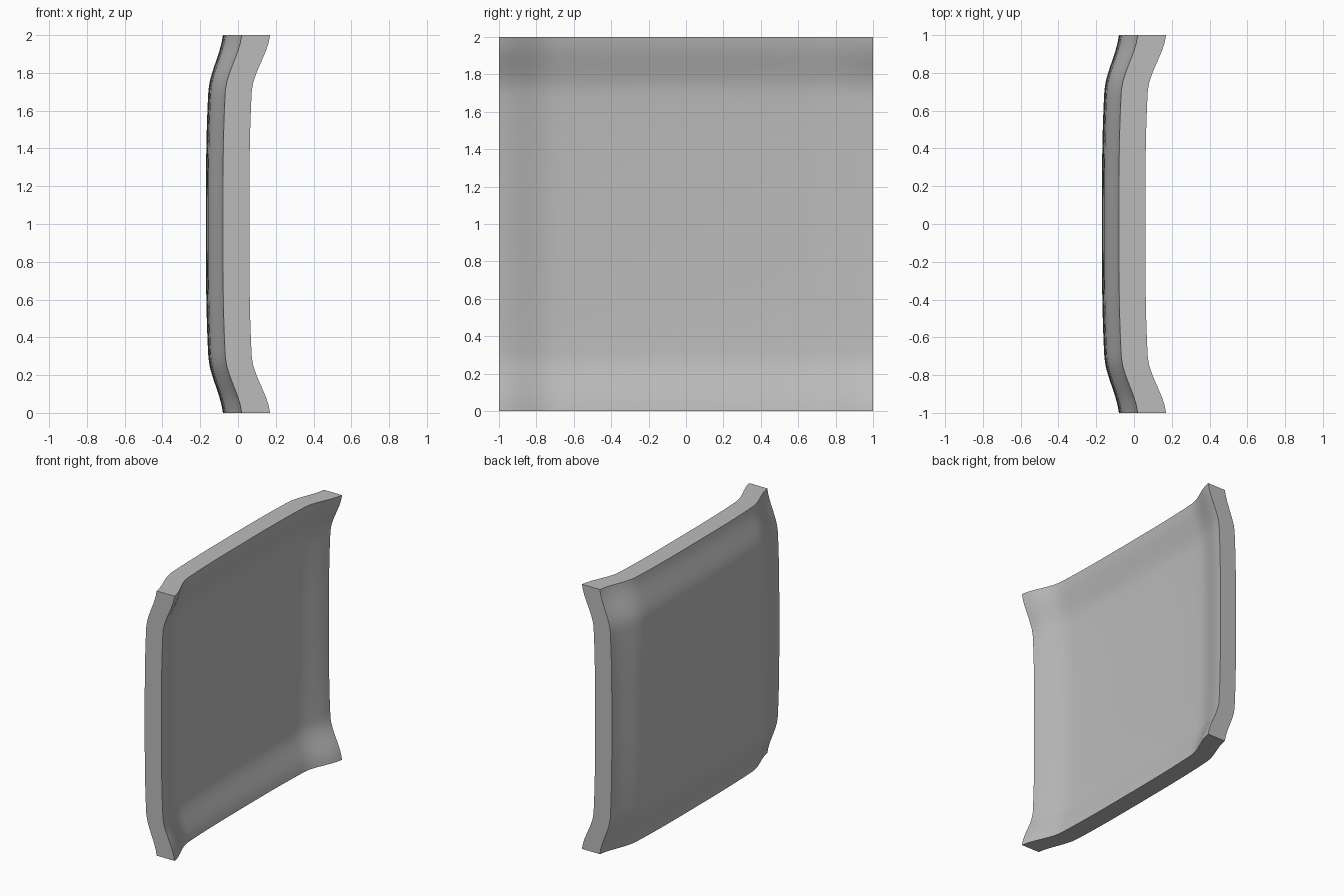
import bpy, bmesh, math

cube = bpy.data.objects.get("Cube")
if cube:
    bpy.data.objects.remove(cube, do_unlink=True)

SEGMENTS = 48
THICKNESS = 0.14

# Plain grey finish
grey = bpy.data.materials.new("grey")
grey.use_nodes = True
grey.diffuse_color = (0.5, 0.5, 0.5, 1)
grey.node_tree.nodes["Principled BSDF"].inputs["Base Color"].default_value = grey.diffuse_color


def lip(t):
    """Smooth step that rises over the outer border of the panel."""
    s = min(max((abs(t) - 0.7) / 0.3, 0), 1)
    return s * s * (3 - 2 * s)


def rise(t):
    """Gentle dish that turns up into the border lip."""
    return 0.037 * abs(t) ** 3 + 0.053 * lip(t)


# Dished sheet: flat grid stood upright and bent along x
bm = bmesh.new()
bmesh.ops.create_grid(bm, x_segments=SEGMENTS, y_segments=SEGMENTS, size=1)
for v in bm.verts:
    y, z = v.co.x, v.co.y
    corner = 0.01 * lip(y) * lip(z)
    v.co = (rise(y) + rise(z) + corner - 0.17, y, z + 1)

# Give the sheet its thickness, slightly fuller at the corners
extruded = bmesh.ops.extrude_face_region(bm, geom=bm.faces[:], use_keep_orig=True)
for v in extruded["geom"]:
    if isinstance(v, bmesh.types.BMVert):
        v.co.x += THICKNESS + 0.01 * lip(v.co.y) * lip(v.co.z - 1)
bmesh.ops.recalc_face_normals(bm, faces=bm.faces[:])

mesh = bpy.data.meshes.new("curved_panel")
bm.to_mesh(mesh)
bm.free()
mesh.materials.append(grey)
panel = bpy.data.objects.new("curved_panel", mesh)
bpy.context.collection.objects.link(panel)

# Smooth faces, sharp rim
bpy.ops.object.select_all(action="DESELECT")
panel.select_set(True)
bpy.context.view_layer.objects.active = panel
bpy.ops.object.shade_smooth_by_angle(angle=math.radians(35))
